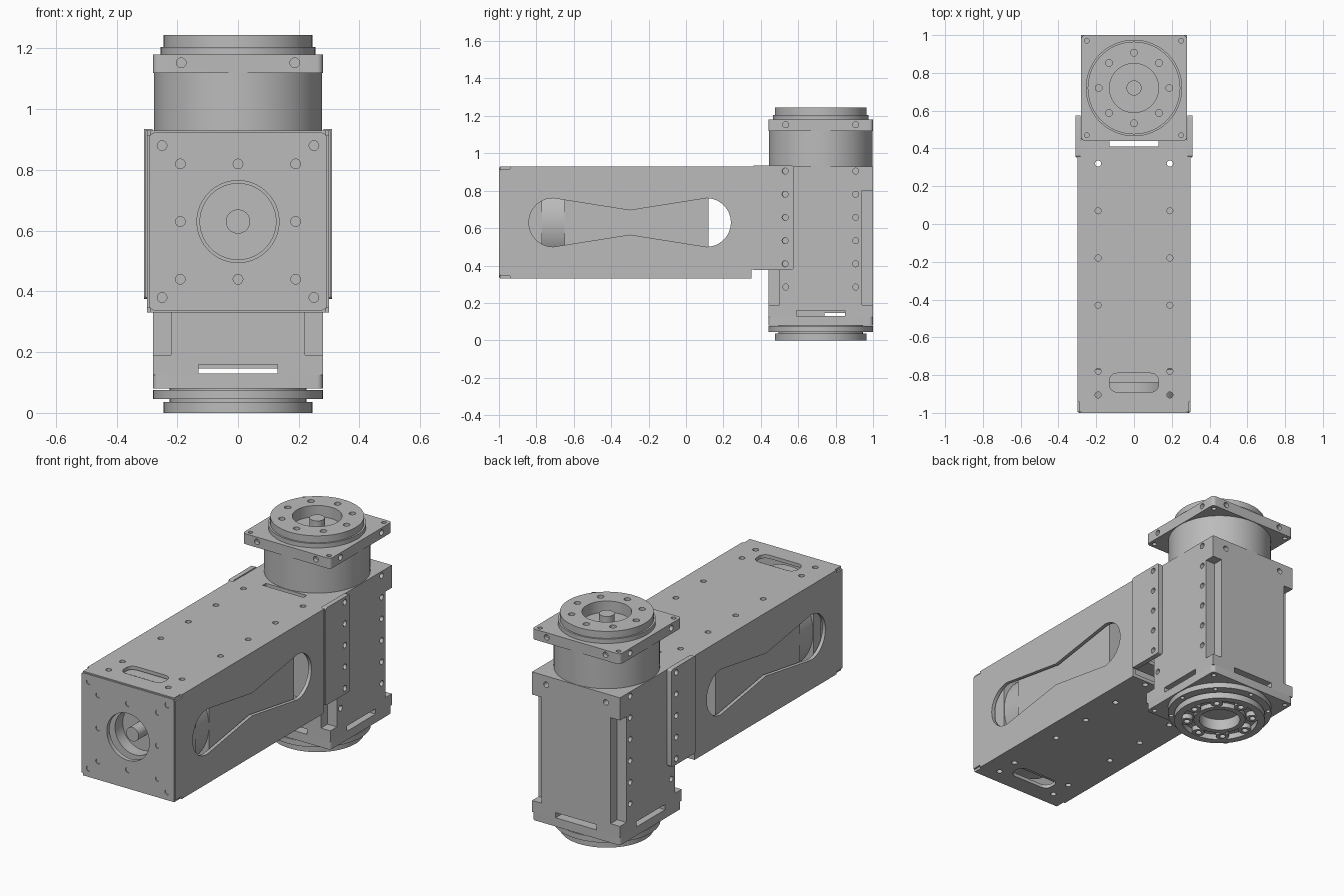
import bpy, bmesh
from math import sin, cos, pi, radians

old = bpy.data.objects.get("Cube")
if old:
    bpy.data.objects.remove(old)

grey = bpy.data.materials.new("machined_grey")
grey.use_nodes = True
COLOUR = (0.5, 0.5, 0.5, 1)
grey.diffuse_color = COLOUR
grey.node_tree.nodes["Principled BSDF"].inputs["Base Color"].default_value = COLOUR

MY, AZ = 0.72, 0.63     # motor centre in y, arm centre in z
Q = (-1, 1)


# 2D profiles
def rect(u0, u1, v0, v1):
    return [(u0, v0), (u1, v0), (u1, v1), (u0, v1)]


def arc(u, v, r, a0, a1, n):
    return [(u + r * cos(radians(a0 + (a1 - a0) * i / n)),
             v + r * sin(radians(a0 + (a1 - a0) * i / n))) for i in range(n + 1)]


def circle(u, v, r, n=64):
    return arc(u, v, r, 0, 360, n)[:-1]


def rounded(u, v, hu, hv, r):
    pts = []
    for su, sv, a in ((1, 1, 0), (-1, 1, 90), (-1, -1, 180), (1, -1, 270)):
        pts += arc(u + su * (hu - r), v + sv * (hv - r), r, a, a + 90, 6)
    return pts


def make(name, solids):
    """Each solid is (axis, profile, start, end); the profile is extruded along the axis."""
    bm = bmesh.new()
    for axis, profile, a, b in solids:
        def place(u, v, w):
            return {"x": (w, u, v), "y": (u, w, v), "z": (u, v, w)}[axis]
        lo = [bm.verts.new(place(u, v, a)) for u, v in profile]
        hi = [bm.verts.new(place(u, v, b)) for u, v in profile]
        bm.faces.new(lo)
        bm.faces.new(hi)
        for i in range(len(lo)):
            j = (i + 1) % len(lo)
            bm.faces.new((lo[i], lo[j], hi[j], hi[i]))
    bmesh.ops.recalc_face_normals(bm, faces=bm.faces)
    me = bpy.data.meshes.new(name)
    bm.to_mesh(me)
    bm.free()
    ob = bpy.data.objects.new(name, me)
    bpy.context.collection.objects.link(ob)
    return ob


def part(name, solids, *cuts):
    """Build a part, then subtract each group of cutting solids in turn."""
    ob = make(name, solids)
    for group in cuts:
        cutter = make("cutter", group)
        mod = ob.modifiers.new("cut", "BOOLEAN")
        mod.operation, mod.solver, mod.object = "DIFFERENCE", "EXACT", cutter
        bpy.context.view_layer.update()
        result = bpy.data.meshes.new_from_object(
            ob.evaluated_get(bpy.context.evaluated_depsgraph_get()))
        ob.modifiers.clear()
        ob.data = result
        bpy.data.objects.remove(cutter)
    ob.data.name = name
    ob.data.materials.clear()
    ob.data.materials.append(grey)
    ob.data.shade_smooth()
    ob.data.set_sharp_from_angle(angle=radians(30))
    return ob


def hole(axis, u, v, a, b, r=0.016):
    return (axis, circle(u, v, r, 16), a, b)


def ring(axis, u, v, radius, a, b, r=0.018):
    return [hole(axis, u + radius * cos(k * pi / 4), v + radius * sin(k * pi / 4), a, b, r)
            for k in range(8)]


# Arm housing: hollow square tube with waisted side windows
window = (arc(-0.71, AZ, 0.13, 90, 270, 24) + [(-0.3, AZ - 0.065)]
          + arc(0.11, AZ, 0.13, -90, 90, 24) + [(-0.3, AZ + 0.065)])
arm_holes = [hole("z", s * 0.19, y, 0.2, 1.1)
             for s in Q for y in (0.32, 0.07, -0.18, -0.43, -0.78, -0.905)]
corner_reliefs = [("y", rect(*sorted((s * 0.29, s * 0.32)),
                             *sorted((AZ + t * 0.285, AZ + t * 0.32))), -1.1, -0.94)
                  for s in Q for t in Q]
part("arm_housing",
     [("y", rect(-0.3, 0.3, 0.33, 0.93), -0.995, 0.35)],
     [("y", rect(-0.28, 0.28, 0.35, 0.91), -0.975, 0.5)],
     [("x", window, -0.5, 0.5)],
     arm_holes + corner_reliefs + [("z", rounded(0, -0.84, 0.13, 0.05, 0.04), 0.2, 1.1),
                                   ("y", circle(0, AZ, 0.135), -1.1, -0.95)])

# Front plate with its bolt pattern
bolts = [hole("y", s * d, AZ + t * d, -1.1, -0.985)
         for s in Q for t in Q for d in (0.19, 0.25)]
bolts += [hole("y", s * 0.19, AZ, -1.1, -0.985) for s in Q]
bolts += [hole("y", 0, AZ + s * 0.19, -1.1, -0.985) for s in Q]
part("front_plate", [("y", rounded(0, AZ, 0.293, 0.293, 0.02), -1.0, -0.975)],
     bolts + [("y", circle(0, AZ, 0.135), -1.1, -0.9)])

# Drive unit inside the arm
part("inner_drive_body", [("y", rect(-0.272, 0.272, AZ - 0.272, AZ + 0.272), -0.65, 0.12)])
part("inner_drive_neck", [("y", circle(0, AZ, 0.27), -0.77, -0.65)])
part("inner_drive_flange", [("y", rect(-0.272, 0.272, AZ - 0.272, AZ + 0.272), -0.84, -0.77)])
part("inner_drive_output", [("y", circle(0, AZ, 0.245), -0.94, -0.84)],
     [("y", circle(0, AZ, 0.125), -1, -0.87)])
part("inner_drive_shaft", [("y", circle(0, AZ, 0.04, 32), -0.96, -0.86)])

# Saddle bracket joining the arm to the upright motor
part("bracket_back", [("y", rect(-0.305, 0.305, 0.38, 0.93), 0.35, 0.375)])
for label, z in (("top", 0.91), ("bottom", 0.38)):
    part("bracket_" + label + "_web", [("z", rect(-0.295, 0.295, 0.37, 0.445), z, z + 0.02)],
         [("z", rect(-0.13, 0.13, 0.41, 0.5), z - 0.1, z + 0.1)])
levels = [0.905 - 0.124 * i for i in range(6)]
for label, s in (("left", 1), ("right", -1)):
    part("bracket_" + label + "_cheek",
         [("x", rounded(0.465, 0.655, 0.11, 0.28, 0.012), s * 0.282, s * 0.31)],
         [hole("x", 0.53, z, s * 0.2, s * 0.4) for z in levels[:5]])

# Upright motor body: square column with relieved corners and a cable slot
square = rect(-0.28, 0.28, MY - 0.28, MY + 0.28)
notches = [("z", rect(*sorted((s * 0.22, s * 0.32)),
                      *sorted((MY + t * 0.22, MY + t * 0.32))), 0.19, 0.8)
           for s in Q for t in Q]
side_holes = [hole("x", y, z, s * 0.24, s * 0.4)
              for s in Q for y in (0.533, 0.907) for z in levels]
back_holes = [hole("y", s * 0.19, 0.88, 0.96, 1.1) for s in Q]
part("motor_body", [("z", square, 0.125, 0.93)],
     notches + side_holes + back_holes,
     [("y", rect(-0.13, 0.13, 0.13, 0.146), 0.3, 1.2)],
     [("x", rect(0.74, 0.85, 0.13, 0.146), -0.5, 0.5)],
     [("y", rect(-0.13, 0.13, 0.13, 0.16), y, y + 0.1) for y in (0.38, 0.96)]
     + [("x", rect(0.59, 0.85, 0.13, 0.16), s * 0.24, s * 0.4) for s in Q])

# Top neck, square flange and output disc
part("motor_neck", [("z", circle(0, MY, 0.277, 96), 0.93, 1.12)])
part("motor_top_flange", [("z", rounded(0, MY, 0.28, 0.28, 0.02), 1.12, 1.18)],
     [hole("z", s * 0.25, MY + t * 0.25, 1.0, 1.3, 0.013) for s in Q for t in Q]
     + [hole("y", s * 0.187, 1.153, MY + t * 0.255, MY + t * 0.4) for s in Q for t in Q]
     + [hole("x", MY + t * 0.187, 1.153, s * 0.255, s * 0.4) for s in Q for t in Q])
part("output_step", [("z", circle(0, MY, 0.255, 96), 1.18, 1.205)],
     [("z", circle(0, MY, 0.13), 1.17, 1.3)])
part("output_disc", [("z", circle(0, MY, 0.245, 96), 1.205, 1.245)],
     [("z", circle(0, MY, 0.13), 1.1, 1.3)] + ring("z", 0, MY, 0.187, 1.215, 1.3))
part("output_shaft", [("z", circle(0, MY, 0.04, 32), 1.17, 1.235)])

# Bottom flange and mounting ring
part("motor_bottom_flange", [("z", rounded(0, MY, 0.28, 0.28, 0.02), 0.08, 0.125)],
     [hole("z", s * 0.25, MY + t * 0.25, 0.0, 0.11, 0.013) for s in Q for t in Q])
part("base_core", [("z", circle(0, MY, 0.225), 0.032, 0.085)],
     [("z", circle(0, MY, 0.11), 0.0, 0.07)])
part("base_disc", [("z", circle(0, MY, 0.28, 96), 0.045, 0.076)],
     [("z", circle(0, MY, 0.2), 0.0, 0.1)] + ring("z", 0, MY, 0.263, 0.0, 0.06, 0.012))
part("base_ring", [("z", circle(0, MY, 0.245, 96), 0.0, 0.036)],
     [("z", circle(0, MY, 0.205), -0.1, 0.1)])
part("base_collar", [("z", circle(0, MY, 0.14), 0.005, 0.036)],
     [("z", circle(0, MY, 0.11), -0.1, 0.1)])
for i, boss in enumerate(ring("z", 0, MY, 0.178, 0.004, 0.036, 0.035)):
    x, y = 0.178 * cos(i * pi / 4), MY + 0.178 * sin(i * pi / 4)
    part("base_boss", [boss], [hole("z", x, y, -0.1, 0.025, 0.017)])
